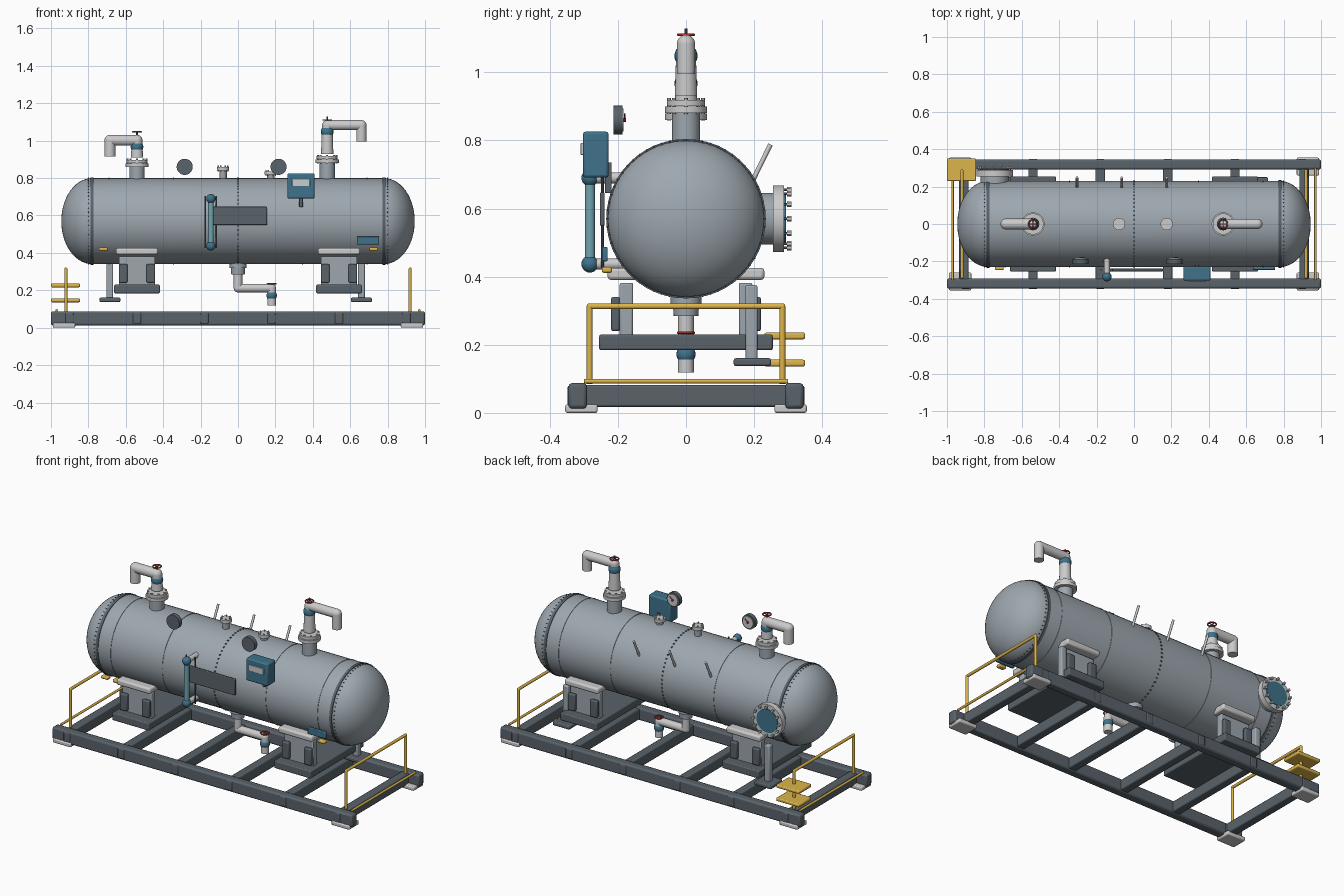
import bpy, bmesh
from math import sin, cos, pi, radians
from mathutils import Vector, Matrix

if "Cube" in bpy.data.objects:
    bpy.data.objects.remove(bpy.data.objects["Cube"])


def material(name, rgb):
    m = bpy.data.materials.new(name)
    m.diffuse_color = (*rgb, 1)
    m.use_nodes = True
    m.node_tree.nodes["Principled BSDF"].inputs["Base Color"].default_value = m.diffuse_color
    return m


STEEL = material("steel", (0.34, 0.39, 0.43))
DARK = material("dark_steel", (0.10, 0.125, 0.145))
LIGHT = material("light_grey", (0.56, 0.58, 0.58))
YELLOW = material("safety_yellow", (0.72, 0.46, 0.07))
BLUE = material("blue", (0.05, 0.17, 0.26))
GLASS = material("sight_glass", (0.16, 0.38, 0.44))
RED = material("red", (0.45, 0.04, 0.04))
WHITE = material("dial_white", (0.8, 0.8, 0.78))


def finish(name, bm, mat):
    me = bpy.data.meshes.new(name)
    bmesh.ops.recalc_face_normals(bm, faces=bm.faces)
    bm.to_mesh(me)
    bm.free()
    for p in me.polygons:
        p.use_smooth = True
    me.set_sharp_from_angle(angle=radians(35))
    me.materials.append(mat)
    ob = bpy.data.objects.new(name, me)
    bpy.context.collection.objects.link(ob)
    return ob


def box(name, c, size, mat, bevel=0.006):
    bm = bmesh.new()
    bmesh.ops.create_cube(bm, size=1, matrix=Matrix.Translation(c) @ Matrix.Diagonal((*size, 1)))
    ob = finish(name, bm, mat)
    if bevel:
        m = ob.modifiers.new("bevel", "BEVEL")
        m.width, m.segments = min(bevel, min(size) * 0.4), 2
    return ob


def add_cyl(bm, a, b, r, r2=None, seg=24):
    a, b = Vector(a), Vector(b)
    d = b - a
    mx = Matrix.Translation((a + b) / 2) @ d.to_track_quat('Z', 'Y').to_matrix().to_4x4()
    bmesh.ops.create_cone(bm, cap_ends=True, segments=seg, radius1=r,
                          radius2=r if r2 is None else r2, depth=d.length, matrix=mx)


def cyl(name, a, b, r, mat, r2=None, seg=24):
    bm = bmesh.new()
    add_cyl(bm, a, b, r, r2, seg)
    return finish(name, bm, mat)


def ball(name, c, r, mat):
    bm = bmesh.new()
    bmesh.ops.create_uvsphere(bm, u_segments=20, v_segments=12, radius=r, matrix=Matrix.Translation(c))
    return finish(name, bm, mat)


def pipe(name, pts, r, mat):
    # straight runs with ball-shaped elbows
    bm = bmesh.new()
    for a, b in zip(pts, pts[1:]):
        add_cyl(bm, a, b, r)
    for p in pts[1:-1]:
        bmesh.ops.create_uvsphere(bm, u_segments=24, v_segments=12, radius=r, matrix=Matrix.Translation(p))
    return finish(name, bm, mat)


def lathe_x(name, profile, mat, seg=48):
    # profile of (x, radius) spun about the tank axis
    bm = bmesh.new()
    vs = [bm.verts.new((x, 0, CZ + r)) for x, r in profile]
    es = [bm.edges.new(e) for e in zip(vs, vs[1:])]
    bmesh.ops.spin(bm, geom=vs + es, cent=(0, 0, CZ), axis=(1, 0, 0), angle=2 * pi, steps=seg)
    bmesh.ops.remove_doubles(bm, verts=bm.verts, dist=1e-5)
    return finish(name, bm, mat)


def ring_bolts(name, c, axis, radius, n, r, length, mat):
    bm = bmesh.new()
    q = Vector(axis).to_track_quat('Z', 'Y')
    for i in range(n):
        t = 2 * pi * i / n
        p = Vector(c) + q @ Vector((radius * cos(t), radius * sin(t), 0))
        h = Vector(axis) * length / 2
        add_cyl(bm, p - h, p + h, r, seg=6)
    return finish(name, bm, mat)


def handwheel(name, c, r):
    bm = bmesh.new()
    n, m = 20, 6
    rings = [[bm.verts.new(Vector(c) + Vector(((r + 0.004 * cos(b)) * cos(a), (r + 0.004 * cos(b)) * sin(a), 0.004 * sin(b))))
              for b in (2 * pi * j / m for j in range(m))] for a in (2 * pi * i / n for i in range(n))]
    for i in range(n):
        for j in range(m):
            k, l = (i + 1) % n, (j + 1) % m
            bm.faces.new((rings[i][j], rings[k][j], rings[k][l], rings[i][l]))
    for d in (Vector((r, 0, 0)), Vector((0, r, 0))):
        add_cyl(bm, Vector(c) - d, Vector(c) + d, 0.0025, seg=6)
    finish(name, bm, RED)


# Tank shell with elliptical heads
CZ, R, XS, DEP = 0.57, 0.23, 0.78, 0.165
head = [(XS + DEP * sin(t), R * cos(t)) for t in (pi / 2 * i / 14 for i in range(14))] + [(XS + DEP, 0)]
lathe_x("tank_shell", [(-x, r) for x, r in reversed(head)] + head, STEEL)
for x in (-XS, XS):
    lathe_x("head_band", [(x - .008, R - .004), (x - .008, R + .004), (x + .008, R + .004), (x + .008, R - .004)], DARK)
    ring_bolts("head_weld_beads", (x * 1.025, 0, CZ), (1, 0, 0), R - .001, 60, .003, .006, DARK)
for x in (-0.69, -0.345, 0.345, 0.69):
    lathe_x("shell_seam", [(x - .003, R - .002), (x - .002, R + .002), (x + .002, R + .002), (x + .003, R - .002)], STEEL)
ring_bolts("centre_weld_beads", (0, 0, CZ), (1, 0, 0), R, 60, .005, .008, DARK)

# Skid frame
for s in (-1, 1):
    box("skid_side_beam", (0, s * .318, .05), (2, .054, .075), DARK, .01)
    for x in (-.9, -.54, -.18, .18, .54, .9):
        box("beam_stiffener", (x, s * .318, .05), (.045, .06, .06), DARK)
    for x in (-.93, .93):
        box("skid_foot", (x, s * .307, .0125), (.12, .095, .025), LIGHT)
for x in (-.91, -.54, -.18, .18, .54, .91):
    box("skid_cross_beam", (x, 0, .05), (.05, .6, .064), DARK)

# Saddles
for x in (-.54, .54):
    box("saddle_base", (x, 0, .207), (.245, .51, .046), DARK)
    box("saddle_wear_bar", (x, 0, .408), (.225, .46, .036), LIGHT, .01)
    for s in (-1, 1):
        box("saddle_web", (x, s * .175, .302), (.195, .04, .16), STEEL)
        for dx in (-.074, .074):
            box("saddle_gusset", (x + dx, s * .207, .29), (.046, .026, .1), DARK)
for x in (-.685, .66):
    box("support_leg", (x, .192, .26), (.036, .036, .23), STEEL)
    box("support_leg_foot", (x, .195, .149), (.112, .11, .023), DARK)

# End railings and access steps
for s in (-1, 1):
    x = .92 * s
    pipe("end_railing", [(x, -.283, .085), (x, -.283, .313), (x, .283, .313), (x, .283, .085)], .0085, YELLOW)
    cyl("toe_rail", (s * .97, -.3, .093), (s * .97, .3, .093), .007, YELLOW, seg=12)
for z in (.146, .226):
    box("access_step", (-.922, .29, z), (.155, .12, .02), YELLOW)

# Rear manway
MX = -.745
cyl("manway_neck", (MX, .14, CZ), (MX, .256, CZ), .076, STEEL, seg=32)
cyl("manway_flange", (MX, .255, CZ), (MX, .288, CZ), .098, LIGHT, seg=40)
cyl("manway_cover", (MX, .285, CZ), (MX, .293, CZ), .07, BLUE, seg=40)
ring_bolts("manway_bolts", (MX, .303, CZ), (0, 1, 0), .085, 12, .008, .013, LIGHT)
ring_bolts("manway_studs", (MX, .29, CZ), (0, 1, 0), .085, 12, .004, .025, DARK)

# Top outlets: nozzle, flange pair, valve and bent pipe
for x, fz, top, end, low, r in ((-.54, .865, 1.002, -.685, .915, .029), (.477, .885, 1.083, .66, .995, .027)):
    cyl("outlet_nozzle", (x, 0, .76), (x, 0, fz), .041, STEEL)
    cyl("outlet_lower_flange", (x, 0, fz - .005), (x, 0, fz + .014), .062, LIGHT, seg=32)
    cyl("outlet_upper_flange", (x, 0, fz + .016), (x, 0, fz + .033), .056, LIGHT, seg=32)
    ring_bolts("outlet_bolts", (x, 0, fz + .016), (0, 0, 1), .05, 8, .006, .046, LIGHT)
    cyl("valve_body", (x, 0, fz + .045), (x, 0, top - .03), .033, LIGHT, r2=.029)
    pipe("outlet_pipe", [(x, 0, top - .06), (x, 0, top), (end, 0, top), (end, 0, low)], r, LIGHT)
    ball("valve_ball", (x, 0, top - .035), .034, BLUE)
    cyl("valve_stem", (x, 0, top), (x, 0, top + .045), .005, DARK, seg=8)
    handwheel("valve_handwheel", (x, 0, top + .045 if x < 0 else top + .027), .023)

# Small top nozzles
for x, z in ((-.08, .862), (.175, .84)):
    cyl("small_nozzle", (x, 0, .77), (x, 0, z - .01), .02, STEEL)
    cyl("small_nozzle_flange", (x, 0, z - .022), (x, 0, z - .004), .033, LIGHT)
    ring_bolts("small_nozzle_bolts", (x, 0, z - .012), (0, 0, 1), .025, 6, .004, .032, LIGHT)

# Bottom drain
cyl("drain_collar", (0, 0, .318), (0, 0, .345), .046, STEEL)
cyl("drain_reducer", (0, 0, .285), (0, 0, .335), .036, STEEL, r2=.04)
pipe("drain_pipe", [(0, 0, .3), (0, 0, .212), (.18, 0, .212), (.18, 0, .118)], .023, LIGHT)
ball("drain_valve", (.18, 0, .172), .028, BLUE)
handwheel("drain_handwheel", (.18, 0, .235), .023)

# Level gauge
LX = -.145
cyl("level_glass", (LX, -.282, .44), (LX, -.282, .69), .015, GLASS)
for z in (.437, .69):
    ball("level_gauge_valve", (LX, -.282, z), .025, BLUE)
    cyl("level_gauge_pipe", (LX, -.15, z), (LX, -.28, z), .016, LIGHT)
for dx in (-.03, .03):
    cyl("level_guard_rod", (LX + dx, -.245, .425), (LX + dx, -.245, .705), .004, DARK, seg=8)

# Dial gauges facing the rear
for x in (-.285, .217):
    cyl("gauge_case", (x, -.213, .86), (x, -.187, .86), .043, DARK, seg=32)
    cyl("gauge_dial", (x, -.188, .86), (x, -.183, .86), .034, WHITE, seg=32)
    cyl("gauge_needle", (x, -.18, .86), (x + .018, -.18, .878), .003, RED, seg=6)
    cyl("gauge_hub", (x, -.187, .86), (x, -.176, .86), .006, RED, seg=10)

# Control box
box("control_box", (.337, -.265, .758), (.146, .076, .135), BLUE, .008)
box("control_screen", (.337, -.305, .775), (.095, .008, .036), LIGHT, .002)
box("control_bracket", (.337, -.228, .69), (.02, .02, .09), DARK, .003)

# Blank plates and corner markers
box("front_plate", (0, -.246, .598), (.31, .014, .098), DARK, .004)
box("tag_plate", (.695, -.238, .466), (.12, .016, .042), BLUE, .004)
for x in (-.72, .725):
    box("marker_lamp", (x, -.232, .42), (.046, .03, .018), YELLOW)

# Rear hook rods
for x in (-.305, -.065, .175):
    cyl("rear_rod", (x, .19, .67), (x, .248, .788), .007, LIGHT, seg=12)
